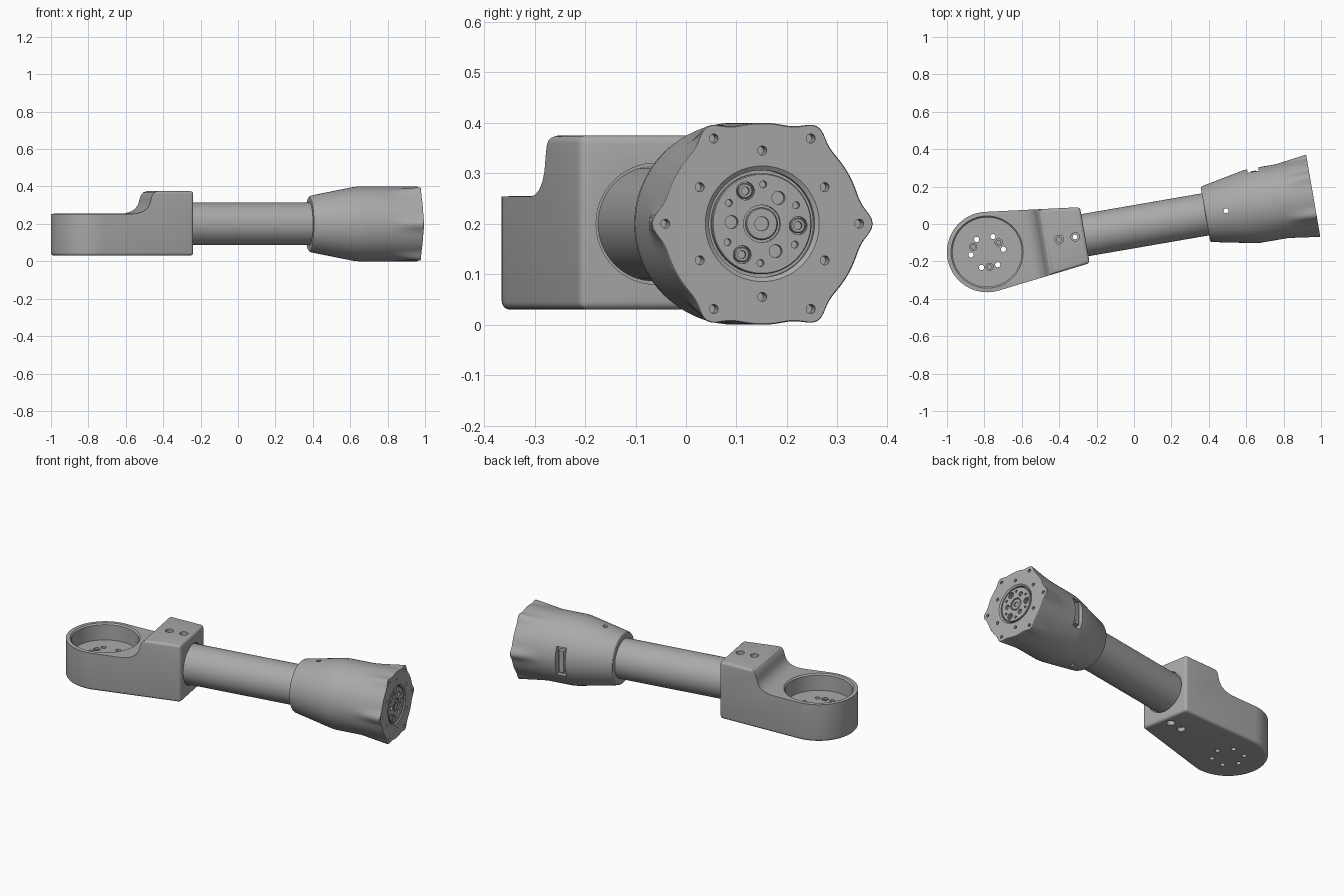
import bpy, bmesh
from math import sin, cos, radians, exp, pi, acos, atan2, hypot
from mathutils import Matrix, Vector

cube = bpy.data.objects.get("Cube")
if cube:
    bpy.data.objects.remove(cube, do_unlink=True)

grey = bpy.data.materials.new("satin_grey")
grey.use_nodes = True
colour = (0.4, 0.4, 0.4, 1)
grey.diffuse_color = colour
grey.node_tree.nodes["Principled BSDF"].inputs["Base Color"].default_value = colour

AXIS_Z = 0.2      # height of the arm axis
END = 1.769       # distance from joint centre to the flange face
UP = Matrix.Identity(4)
ALONG = Matrix.Rotation(pi / 2, 4, 'Y')
PLACE = Matrix.Translation((-0.785, -0.15, 0)) @ Matrix.Rotation(radians(9.8), 4, 'Z')
parts = []


def skin(bm, rings):
    """Join rings of points into a closed solid."""
    rows = [[bm.verts.new(p) for p in ring] for ring in rings]
    n = len(rows[0])
    for a, b in zip(rows, rows[1:]):
        for i in range(n):
            j = (i + 1) % n
            bm.faces.new((a[i], a[j], b[j], b[i]))
    bm.faces.new(rows[0][::-1])
    bm.faces.new(rows[-1])


def turned(bm, profile, at, turn=UP, sides=32):
    """Solid of revolution from (radius, height) pairs."""
    m = Matrix.Translation(at) @ turn
    skin(bm, [[m @ Vector((r * cos(2 * pi * i / sides), r * sin(2 * pi * i / sides), h))
               for i in range(sides)] for r, h in profile])


def finish(name, bm):
    bmesh.ops.recalc_face_normals(bm, faces=bm.faces)
    mesh = bpy.data.meshes.new(name)
    bm.to_mesh(mesh)
    bm.free()
    mesh.materials.append(grey)
    ob = bpy.data.objects.new(name, mesh)
    bpy.context.collection.objects.link(ob)
    return ob


def apply(ob, mod):
    bpy.ops.object.select_all(action='DESELECT')
    bpy.context.view_layer.objects.active = ob
    ob.select_set(True)
    bpy.ops.object.modifier_apply(modifier=mod.name)


def combine(ob, bm, operation='DIFFERENCE'):
    tool = finish("tool", bm) if isinstance(bm, bmesh.types.BMesh) else bm
    mod = ob.modifiers.new("combine", 'BOOLEAN')
    mod.operation, mod.solver, mod.object = operation, 'EXACT', tool
    apply(ob, mod)
    bpy.data.objects.remove(tool, do_unlink=True)


def on_face(radius, angle, depth=0.0):
    a = radians(angle)
    return (END - depth, radius * cos(a), AXIS_Z + radius * sin(a))


# Joint housing: round pod tapering to a square end
R, TIP, HALF = 0.215, 0.53, 0.152
tangent = atan2(HALF, TIP) + acos(R / hypot(TIP, HALF))
outline = [(TIP, HALF)]
for i in range(49):
    a = tangent + (2 * pi - 2 * tangent) * i / 48
    outline.append((R * cos(a), R * sin(a)))
outline.append((TIP, -HALF))


def pod_prism(name, top):
    bm = bmesh.new()
    skin(bm, [[(x, y, z) for x, y in outline] for z in (0.03, top)])
    ob = finish(name, bm)
    mod = ob.modifiers.new("round", 'BEVEL')
    mod.width, mod.segments, mod.angle_limit = 0.016, 4, radians(40)
    apply(ob, mod)
    return ob


joint = pod_prism("joint_housing", 0.255)
tall = pod_prism("tall_block", 0.375)
ramp = [(0.19, 0.254), (0.22, 0.257), (0.25, 0.267), (0.272, 0.283), (0.286, 0.304),
        (0.293, 0.33), (0.3, 0.352), (0.312, 0.368), (0.33, 0.375), (0.33, 0.5),
        (-0.3, 0.5), (-0.3, 0.254)]
bm = bmesh.new()
skin(bm, [[(x, y, z) for x, z in ramp] for y in (-0.3, 0.3)])
combine(tall, bm)
combine(joint, tall, 'UNION')

# Bearing pocket and its tube socket
bm = bmesh.new()
turned(bm, [(0.185, 0.155), (0.185, 0.247), (0.195, 0.257), (0.195, 0.3)], (0, 0, 0), sides=64)
turned(bm, [(0.12, -0.012), (0.12, 0.05)], (TIP, 0, AXIS_Z), ALONG, 64)
combine(joint, bm)

# Bolt holes in the joint housing
bm = bmesh.new()
for k in range(6):
    a = k * pi / 3
    turned(bm, [(0.014, -0.1), (0.014, 0.3)], (0.088 * cos(a), 0.088 * sin(a), 0), sides=20)
for k in range(3):
    a = pi / 6 + k * 2 * pi / 3
    turned(bm, [(0.011, 0.1), (0.011, 0.145), (0.019, 0.145), (0.019, 0.2)],
           (0.08 * cos(a), 0.08 * sin(a), 0), sides=20)
for x, mid in ((0.391, None), (0.477, 0.013)):
    if mid:
        turned(bm, [(0.023, 0), (0.023, 0.055), (mid, 0.055), (mid, 0.35),
                    (0.023, 0.35), (0.023, 0.45)], (x, 0, 0), sides=24)
    else:
        turned(bm, [(0.023, 0), (0.023, 0.055)], (x, 0, 0), sides=24)
        turned(bm, [(0.013, 0.25), (0.013, 0.35), (0.023, 0.35), (0.023, 0.45)], (x, 0, 0), sides=24)
combine(joint, bm)
parts.append(joint)

# Link tube
bm = bmesh.new()
turned(bm, [(0.114, 0.515), (0.114, 1.22)], (0, 0, AXIS_Z), ALONG, 64)
parts.append(finish("link_tube", bm))

# Motor housing: cone, barrel and six flaring lobes
bm = bmesh.new()
rings = []
stations = [(1.184, 0.143), (1.187, 0.148), (1.194, 0.152), (1.42, 0.197), (1.45, 0.2),
            (1.6, 0.2), (1.64, 0.2), (1.68, 0.2), (1.72, 0.2), (END - 0.003, 0.2), (END, 0.198)]
for u, radius in stations:
    flare = 0.023 * max(0, (u - 1.6) / (END - 1.6))
    ring = []
    for i in range(144):
        d = (i * 2.5 + 30) % 60 - 30
        r = radius + flare * exp(-(d / 8.5) ** 2)
        a = radians(i * 2.5)
        ring.append((u, r * cos(a), AXIS_Z + r * sin(a)))
    rings.append(ring)
skin(bm, rings)
motor = finish("motor_housing", bm)

# Flange recess, flange holes, pin hole and cable slot
bm = bmesh.new()
turned(bm, [(0.106, -0.02), (0.106, -0.006), (0.116, 0.001), (0.116, 0.05)], on_face(0, 0), ALONG, 64)
for k in range(6):
    for r, a in ((0.195, 60 * k), (0.145, 60 * k + 30)):
        turned(bm, [(0.009, -0.04), (0.009, 0.05)], on_face(r, a), ALONG, 16)
turned(bm, [(0.013, -0.1), (0.013, 0.5)], (1.296, 0, 0), sides=20)
bmesh.ops.create_cube(bm, size=1, matrix=Matrix.Translation((1.475, 0.21, AXIS_Z))
                      @ Matrix.Diagonal((0.06, 0.11, 0.17, 1)))
combine(motor, bm)
parts.append(motor)

# Cable socket inside the slot
bm = bmesh.new()
bmesh.ops.create_cube(bm, size=1, matrix=Matrix.Translation((1.475, 0.165, AXIS_Z))
                      @ Matrix.Diagonal((0.03, 0.04, 0.13, 1)))
parts.append(finish("cable_socket", bm))

# Output disc with its bolt circle
bm = bmesh.new()
turned(bm, [(0.1, -0.03), (0.1, -0.006), (0.098, -0.004)], on_face(0, 0), ALONG, 64)
disc = finish("output_disc", bm)
bm = bmesh.new()
for k in range(3):
    turned(bm, [(0.018, -0.018), (0.018, 0.05)], on_face(0.073, 117 + 120 * k), ALONG, 24)
    turned(bm, [(0.013, -0.025), (0.013, 0.05)], on_face(0.061, 57 + 120 * k), ALONG, 24)
for k in range(6):
    turned(bm, [(0.007, -0.025), (0.007, 0.05)], on_face(0.078, 28 + 60 * k), ALONG, 16)
turned(bm, [(0.037, -0.012), (0.037, 0.05)], on_face(0, 0), ALONG, 32)
combine(disc, bm)
parts.append(disc)

# Screw heads and hollow centre hub
hub_parts = [("hub", 0, 0, 0.032, 0.014)]
hub_parts += [("screw", 0.073, 117 + 120 * k, 0.015, 0.008) for k in range(3)]
for name, r, a, outer, bore in hub_parts:
    bm = bmesh.new()
    turned(bm, [(outer, -0.025), (outer, -0.007), (outer - 0.002, -0.005), (bore, -0.005),
                (bore, -0.015)], on_face(r, a), ALONG, 24)
    parts.append(finish(name, bm))

# Swing everything onto the arm direction and shade
for ob in parts:
    ob.data.transform(PLACE)
    bpy.ops.object.select_all(action='DESELECT')
    bpy.context.view_layer.objects.active = ob
    ob.select_set(True)
    bpy.ops.object.shade_smooth_by_angle(angle=radians(30))
